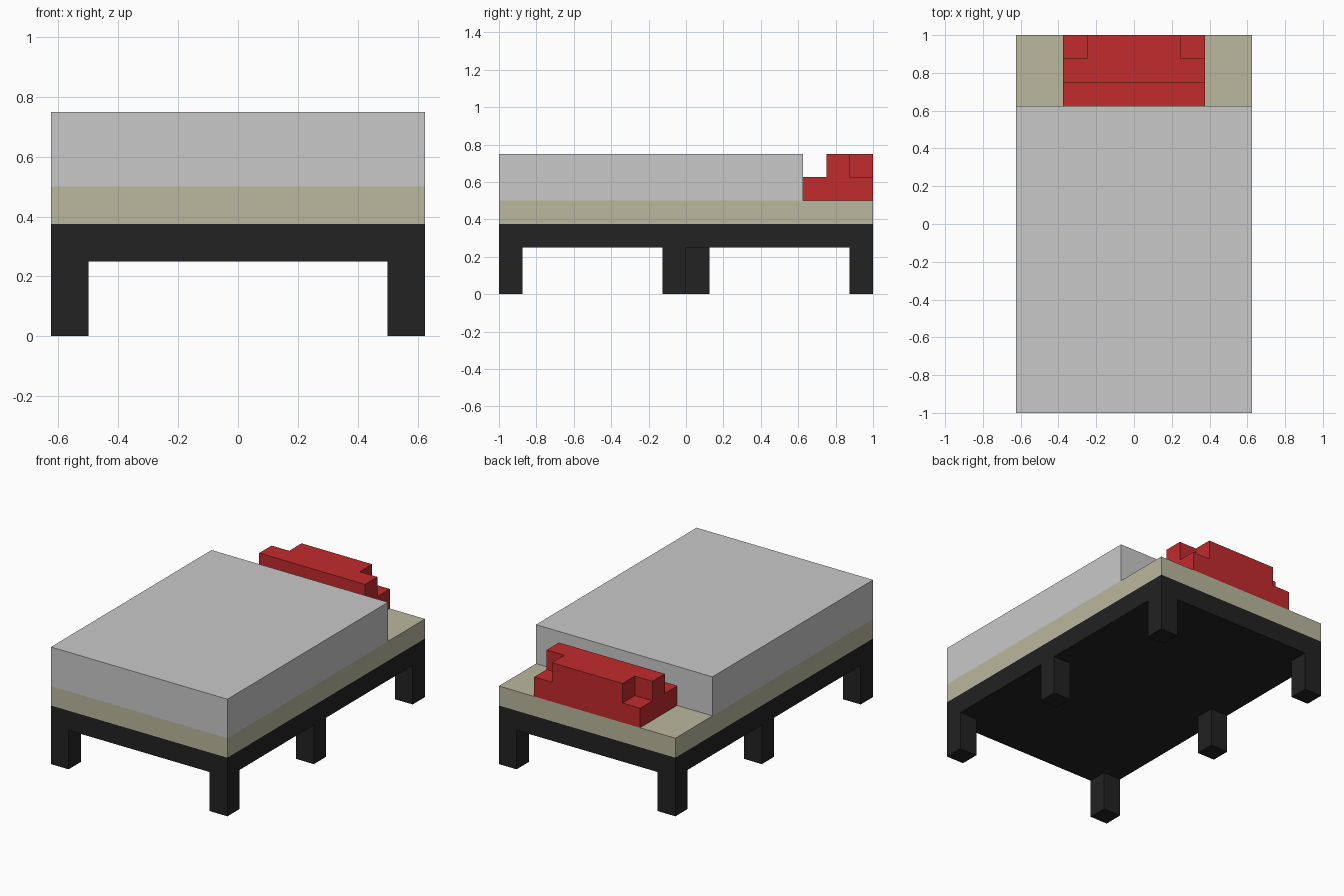
import bpy
import bmesh

if "Cube" in bpy.data.objects:
    bpy.data.objects.remove(bpy.data.objects["Cube"])


def material(name, rgb):
    m = bpy.data.materials.new(name)
    m.diffuse_color = (*rgb, 1.0)
    m.use_nodes = True
    m.node_tree.nodes["Principled BSDF"].inputs["Base Color"].default_value = m.diffuse_color
    return m


BLACK = material("black_wood", (0.016, 0.016, 0.016))
BEIGE = material("beige_sheet", (0.491, 0.479, 0.342))
GREY = material("light_grey_blanket", (0.584, 0.584, 0.584))
RED = material("red_pillow", (0.539, 0.024, 0.027))


def prism(name, outline, z0, z1, mat):
    """Extrude a counter-clockwise xy outline from z0 up to z1."""
    bm = bmesh.new()
    base = bm.faces.new([bm.verts.new((x, y, z0)) for x, y in outline])
    top = bmesh.ops.extrude_face_region(bm, geom=[base], use_keep_orig=True)["geom"]
    for v in top:
        if isinstance(v, bmesh.types.BMVert):
            v.co.z = z1
    bmesh.ops.recalc_face_normals(bm, faces=bm.faces)
    mesh = bpy.data.meshes.new(name)
    bm.to_mesh(mesh)
    bm.free()
    mesh.materials.append(mat)
    ob = bpy.data.objects.new(name, mesh)
    bpy.context.collection.objects.link(ob)
    return ob


def block(name, x0, x1, y0, y1, z0, z1, mat):
    return prism(name, [(x0, y0), (x1, y0), (x1, y1), (x0, y1)], z0, z1, mat)


W, L, T = 0.625, 1.0, 0.125   # half width, half length, board thickness

# Frame, mattress and blanket
block("bed_frame", -W, W, -L, L, 0.25, 0.375, BLACK)
block("mattress", -W, W, -L, L, 0.375, 0.5, BEIGE)
block("blanket", -W, W, -L, 0.625, 0.5, 0.75, GREY)

# Legs: the two middle ones are staggered either side of the centre
for side, x0, mid_y in (("left", -W, 0.0), ("right", W - T, -T)):
    for place, y0 in (("front", -L), ("middle", mid_y), ("back", L - T)):
        block(f"{place}_{side}_leg", x0, x0 + T, y0, y0 + T, 0, 0.25, BLACK)

# Pillow: wide base, with a raised top notched at both back corners
block("pillow_base", -0.375, 0.375, 0.625, L, 0.5, 0.625, RED)
half = [(0.375, 0.75), (0.375, 0.875), (0.25, 0.875), (0.25, L)]
prism("pillow_top", half + [(-x, y) for x, y in reversed(half)], 0.625, 0.75, RED)
